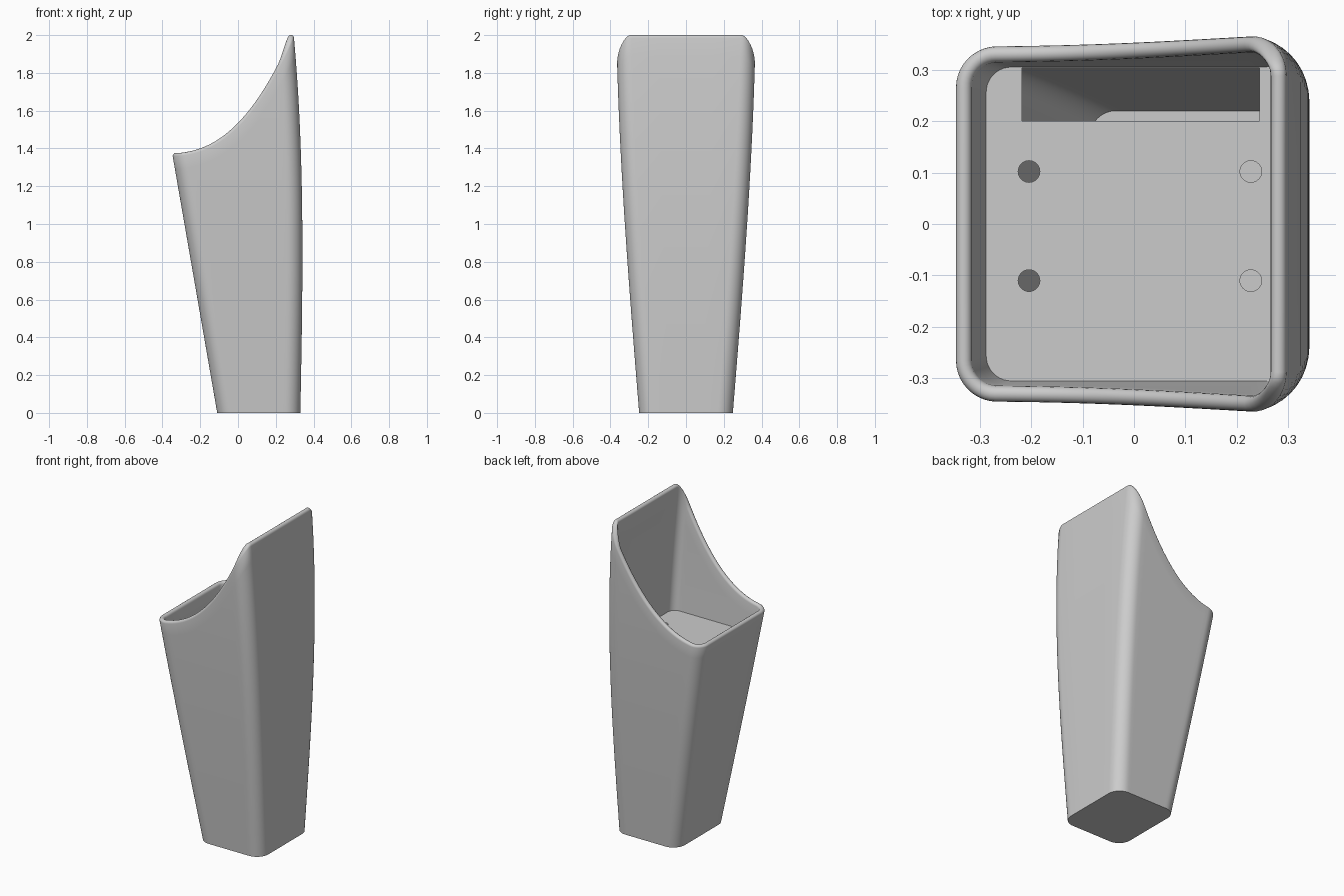
import bpy, bmesh
from math import sin, cos, pi, sqrt

if "Cube" in bpy.data.objects:
    bpy.data.objects.remove(bpy.data.objects["Cube"])

WALL, RADIUS, RINGS, BASE = 0.031, 0.08, 20, 0.035


def section(z, inset=0.0):
    """Rounded rectangle of the tapering body at height z: list of (x, y, normal_y)."""
    x0 = -0.11 - 0.1735 * z
    x1 = 0.33 + 0.0197 * z - 0.0093 * z ** 3
    hy = 0.248 + 0.0808 * z - 0.0052 * z ** 3
    r = RADIUS
    centres = [(x1 - r, hy - r), (x0 + r, hy - r), (x0 + r, r - hy), (x1 - r, r - hy)]
    pts = []
    for c, (cx, cy) in enumerate(centres):
        for i in range(11):
            a = (c + i / 10) * pi / 2
            pts.append((cx + (r - inset) * cos(a), cy + (r - inset) * sin(a), sin(a)))
        # extra points along the straight side up to the next corner
        nx, ny = centres[(c + 1) % 4]
        a = (c + 1) * pi / 2
        steps = 20 if c % 2 == 0 else 4
        for i in range(1, steps):
            t = i / steps
            pts.append((cx + (nx - cx) * t + (r - inset) * cos(a),
                        cy + (ny - cy) * t + (r - inset) * sin(a), sin(a)))
    return pts


def cut(x):
    """Height and slope of the scooped opening at x."""
    u = max(0.0, x + 0.345)
    return 1.36 + 1.005 * u * u + 0.814 * u ** 3, 2.01 * u + 2.442 * u * u


# Height of the rim above each point of the outline
count = len(section(0))
tops = []
for j in range(count):
    z = 1.6
    for _ in range(14):
        z = min(1.985, cut(section(z)[j][0])[0])
    tops.append(z)


def point(j, z, inset):
    x, y, _ = section(z, inset)[j]
    return (x, y, z)


# Body: outer wall, rounded rim, inner wall
rings = [[point(j, tops[j] * k / RINGS, 0) for j in range(count)] for k in range(RINGS + 1)]
for k in range(1, 8):
    a = pi * k / 8
    ring = []
    for j in range(count):
        z = tops[j]
        x, y, _ = point(j, z, WALL * (1 - cos(a)) / 2)
        ox, _, ny = section(z)[j]
        tilt = -cut(ox)[1] * abs(ny) ** 2
        d = WALL / 2 * sin(a) / sqrt(1 + tilt * tilt)
        ring.append((x + tilt * d, y, z + d))
    rings.append(ring)
for k in range(RINGS + 1):
    t = k / RINGS
    rings.append([point(j, tops[j] + (BASE - tops[j]) * t, WALL) for j in range(count)])

bm = bmesh.new()
verts = [[bm.verts.new(p) for p in ring] for ring in rings]
for lo, hi in zip(verts, verts[1:]):
    for j in range(count):
        n = (j + 1) % count
        bm.faces.new((lo[j], lo[n], hi[n], hi[j]))
bm.faces.new(verts[0][::-1])
bm.faces.new(verts[-1])
bmesh.ops.recalc_face_normals(bm, faces=bm.faces)
mesh = bpy.data.meshes.new("holder_body")
bm.to_mesh(mesh)
bm.free()
body = bpy.data.objects.new("holder_body", mesh)
bpy.context.collection.objects.link(body)
bpy.context.view_layer.objects.active = body
body.select_set(True)
bpy.ops.object.shade_smooth_by_angle(angle=0.7)
body.select_set(False)

# Inner shelf with a slot and four round holes
PLATE_Z, PLATE_H = 1.2, 0.03
curve = bpy.data.curves.new("inner_shelf", 'CURVE')
curve.dimensions = '2D'
curve.fill_mode = 'BOTH'
curve.extrude = PLATE_H / 2


def outline(pts):
    s = curve.splines.new('POLY')
    s.points.add(len(pts) - 1)
    for p, (x, y) in zip(s.points, pts):
        p.co = (x, y, 0, 1)
    s.use_cyclic_u = True


outline([(x, y) for x, y, _ in section(PLATE_Z - PLATE_H, WALL - 0.006)])
outline([(-0.218, 0.2), (0.244, 0.2), (0.244, 0.303), (-0.218, 0.303)])
for hx in (-0.204, 0.227):
    for hy in (0.102, -0.11):
        outline([(hx + 0.021 * cos(i * pi / 16), hy + 0.021 * sin(i * pi / 16)) for i in range(32)])
shelf = bpy.data.objects.new("inner_shelf", curve)
shelf.location.z = PLATE_Z - PLATE_H / 2
bpy.context.collection.objects.link(shelf)
bpy.context.view_layer.objects.active = shelf
shelf.select_set(True)
bpy.ops.object.convert(target='MESH')
